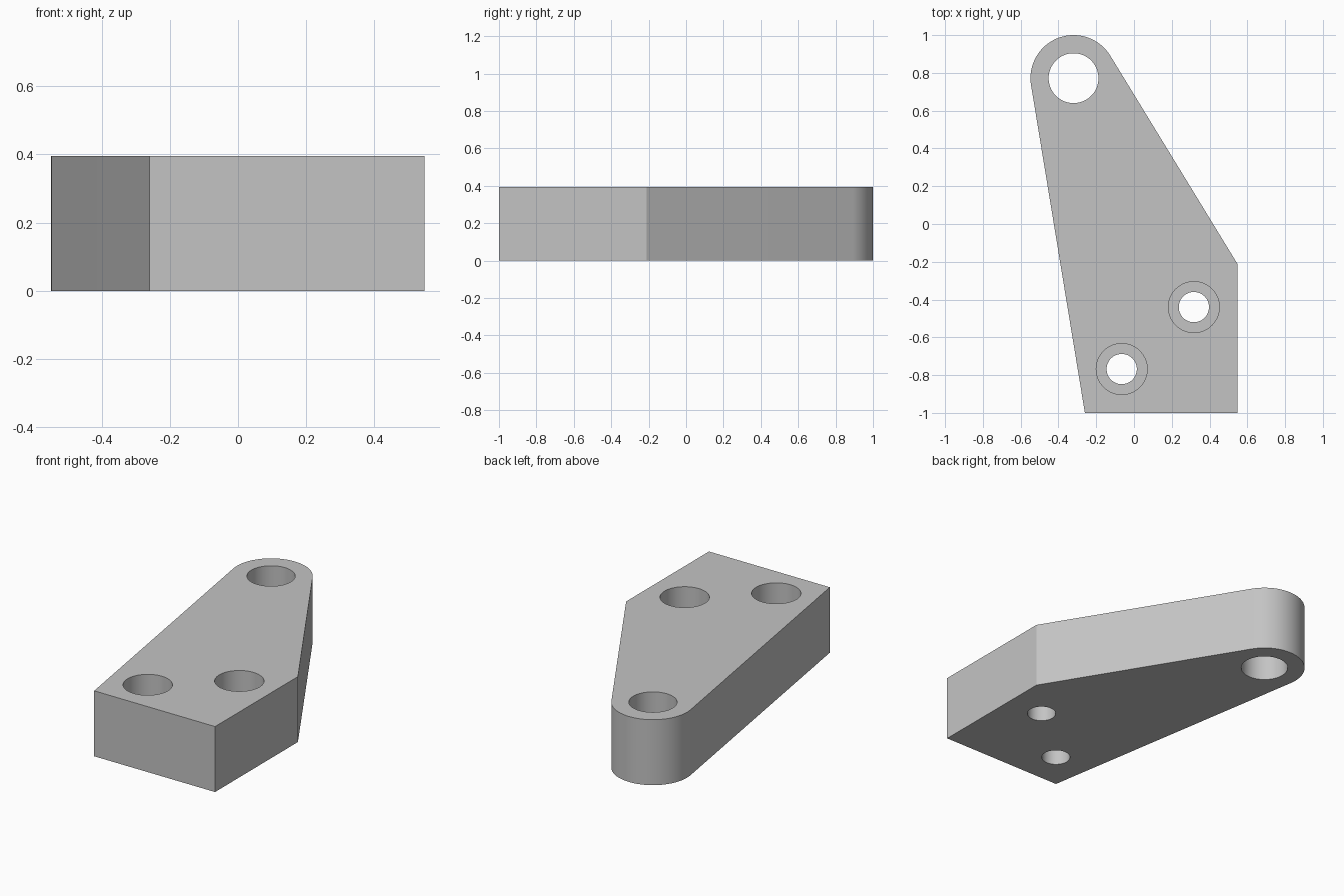
import bpy, bmesh, math
from mathutils import Vector

HEIGHT = 0.395
BOSS = Vector((-0.32, 0.772))
BOSS_R = 0.228

cube = bpy.data.objects.get("Cube")
if cube:
    bpy.data.objects.remove(cube, do_unlink=True)

grey = bpy.data.materials.new("plain grey")
grey.use_nodes = True
colour = (0.55, 0.55, 0.55, 1)
grey.diffuse_color = colour
grey.node_tree.nodes["Principled BSDF"].inputs["Base Color"].default_value = colour


def prism(name, outline, z0, z1):
    """Extrude a counter-clockwise outline between two heights."""
    bm = bmesh.new()
    face = bm.faces.new([bm.verts.new((p[0], p[1], z0)) for p in outline])
    top = bmesh.ops.extrude_face_region(bm, geom=[face])["geom"]
    verts = [v for v in top if isinstance(v, bmesh.types.BMVert)]
    bmesh.ops.translate(bm, verts=verts, vec=(0, 0, z1 - z0))
    bmesh.ops.recalc_face_normals(bm, faces=bm.faces)
    mesh = bpy.data.meshes.new(name)
    bm.to_mesh(mesh)
    bm.free()
    mesh.materials.append(grey)
    obj = bpy.data.objects.new(name, mesh)
    bpy.context.collection.objects.link(obj)
    return obj


def arc(centre, radius, start, end, count):
    return [(centre[0] + radius * math.cos(start + (end - start) * i / count),
             centre[1] + radius * math.sin(start + (end - start) * i / count))
            for i in range(count + 1)]


def tangent_angle(point, side):
    """Angle on the rounded end where a line from the point touches it."""
    d = Vector(point) - BOSS
    return math.atan2(d.y, d.x) + side * math.acos(BOSS_R / d.length)


# Lever plate: straight base tapering to a rounded end
base_left, base_right, shoulder = (-0.26, -1), (0.547, -1), (0.547, -0.21)
start = tangent_angle(shoulder, 1)
end = tangent_angle(base_left, -1) + math.tau
plate = prism("lever_plate",
              [base_left, base_right, shoulder] + arc(BOSS, BOSS_R, start, end, 48),
              0, HEIGHT)


# Pivot hole and two counterbored screw holes
def drill(name, centre, radius, bottom):
    outline = arc(centre, radius, 0, math.tau, 64)[:-1]
    cutter = prism(name, outline, bottom, HEIGHT + 0.1)
    cutter.hide_render = True
    mod = plate.modifiers.new(name, 'BOOLEAN')
    mod.object = cutter
    mod.operation = 'DIFFERENCE'
    mod.solver = 'EXACT'
    bpy.context.view_layer.objects.active = plate
    bpy.ops.object.modifier_apply(modifier=name)
    bpy.data.objects.remove(cutter, do_unlink=True)


drill("pivot_hole", BOSS, 0.132, -0.1)
for side, centre in (("left", (0.317, -0.44)), ("right", (-0.065, -0.768))):
    drill(side + "_screw_hole", centre, 0.08, -0.1)
    drill(side + "_counterbore", centre, 0.135, HEIGHT - 0.18)

bpy.ops.object.select_all(action='DESELECT')
plate.select_set(True)
bpy.context.view_layer.objects.active = plate
bpy.ops.object.shade_smooth_by_angle(angle=math.radians(20))
